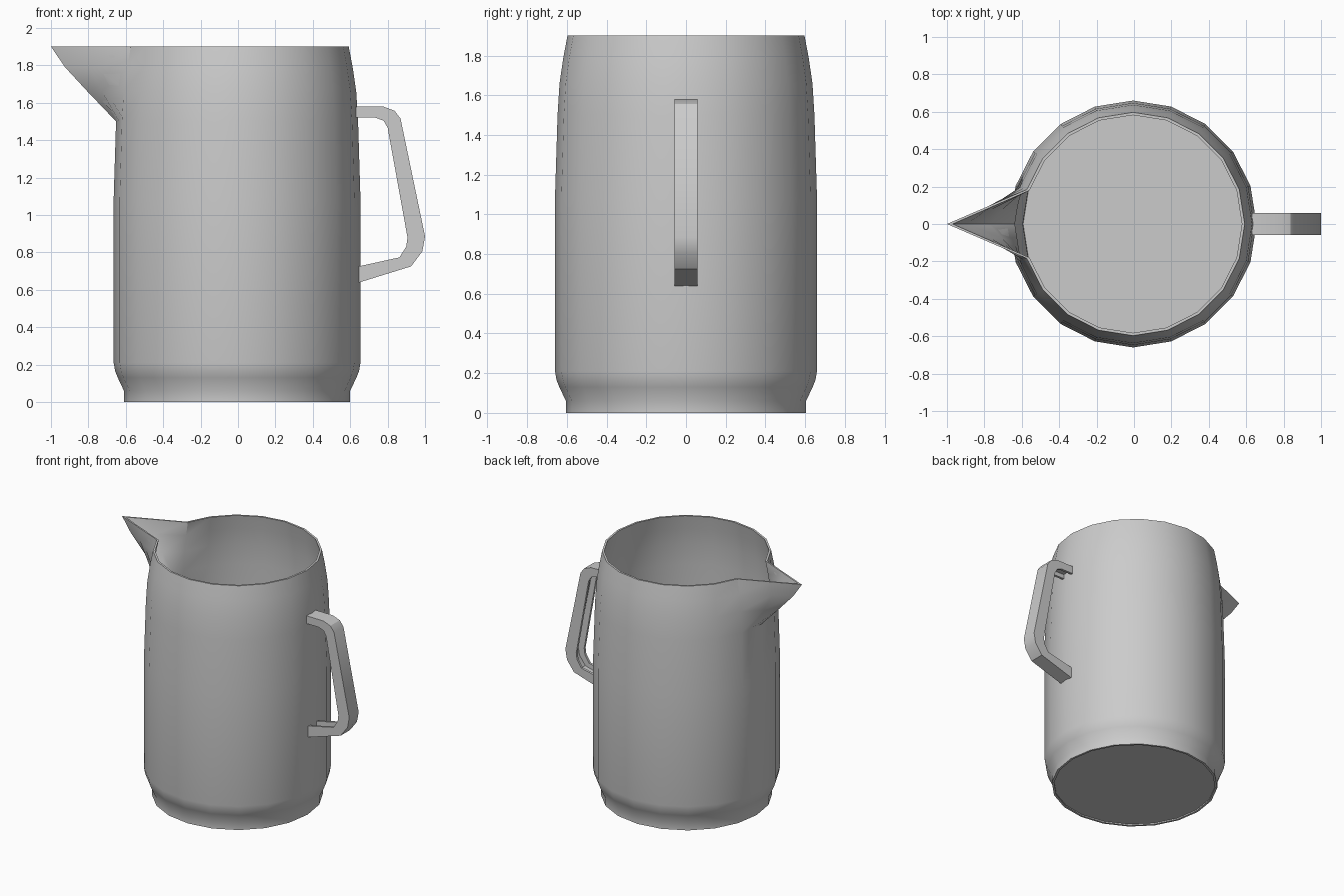
import bpy, bmesh
from math import cos, sin, pi
from mathutils import Vector

if "Cube" in bpy.data.objects:
    bpy.data.objects.remove(bpy.data.objects["Cube"])

SIDES = 20
CX = -0.005
WALL = 0.015


def finish(name, bm, angle):
    bmesh.ops.recalc_face_normals(bm, faces=bm.faces)
    mesh = bpy.data.meshes.new(name)
    bm.to_mesh(mesh)
    bm.free()
    ob = bpy.data.objects.new(name, mesh)
    bpy.context.collection.objects.link(ob)
    bpy.ops.object.select_all(action='DESELECT')
    bpy.context.view_layer.objects.active = ob
    ob.select_set(True)
    bpy.ops.object.shade_smooth_by_angle(angle=angle)


def skin(bm, loops):
    # joins successive closed loops with quads and caps both ends
    rings = [[bm.verts.new(p) for p in loop] for loop in loops]
    n = len(rings[0])
    for a, b in zip(rings, rings[1:]):
        for i in range(n):
            j = (i + 1) % n
            bm.faces.new((a[i], a[j], b[j], b[i]))
    bm.faces.new(rings[0])
    bm.faces.new(rings[-1])


def body_ring(r, z, spout):
    # 20-sided ring whose column at -x is pulled out to form the spout
    pts = [Vector((CX + r * cos(2 * pi * k / SIDES), r * sin(2 * pi * k / SIDES), z))
           for k in range(SIDES)]
    h = SIDES // 2
    if spout:
        pts[h].x = spout
    w = 0.6 if spout and z < 1.88 else 0.5
    before, after = pts[h - 1].lerp(pts[h], w), pts[h + 1].lerp(pts[h], w)
    return pts[:h] + [before, pts[h], after] + pts[h + 1:]


# body: outer wall (radius, height, spout x), then inner wall down to the floor
outer = [(0.605, 0.0, 0), (0.605, 0.06, 0), (0.638, 0.13, 0), (0.652, 0.165, 0),
         (0.660, 0.21, 0), (0.660, 1.08, 0), (0.647, 1.50, 0), (0.637, 1.66, -0.805),
         (0.618, 1.79, -0.925), (0.597, 1.90, -1.0)]
inner = [(r - WALL, z, s + 0.03 if s else 0) for r, z, s in reversed(outer[1:])]
profile = [(0.588, 0.01, 0), (0.588, 0.0, 0)] + outer + inner + [(0.588, 0.03, 0)]
bm = bmesh.new()
skin(bm, [body_ring(*p) for p in profile])
finish("jug_body", bm, pi / 6)

# handle: swept channel section, hollow on the side facing the body
edge_out = [(0.632, 1.581), (0.778, 1.579), (0.837, 1.557), (0.869, 1.515),
            (0.997, 0.885), (0.983, 0.805), (0.925, 0.725), (0.645, 0.638)]
edge_in = [(0.632, 1.52), (0.735, 1.52), (0.778, 1.504), (0.80, 1.467),
           (0.906, 0.88), (0.90, 0.831), (0.863, 0.773), (0.645, 0.725)]
HALF, LIP = 0.058, 0.018
loops = []
for o, i in zip(edge_out, edge_in):
    o, i = Vector((o[0], 0, o[1])), Vector((i[0], 0, i[1]))
    g = i.lerp(o, 0.55)
    section = [(o, HALF), (o, -HALF), (i, -HALF), (i, LIP - HALF),
               (g, LIP - HALF), (g, HALF - LIP), (i, HALF - LIP), (i, HALF)]
    loops.append([p + Vector((0, y, 0)) for p, y in section])
# tip sits exactly at x = 1
for loop in loops:
    for p in loop:
        p.x = p.x + 0.003 * max(0, (p.x - 0.9) / 0.097)
bm = bmesh.new()
skin(bm, loops)
finish("handle", bm, pi / 6)
